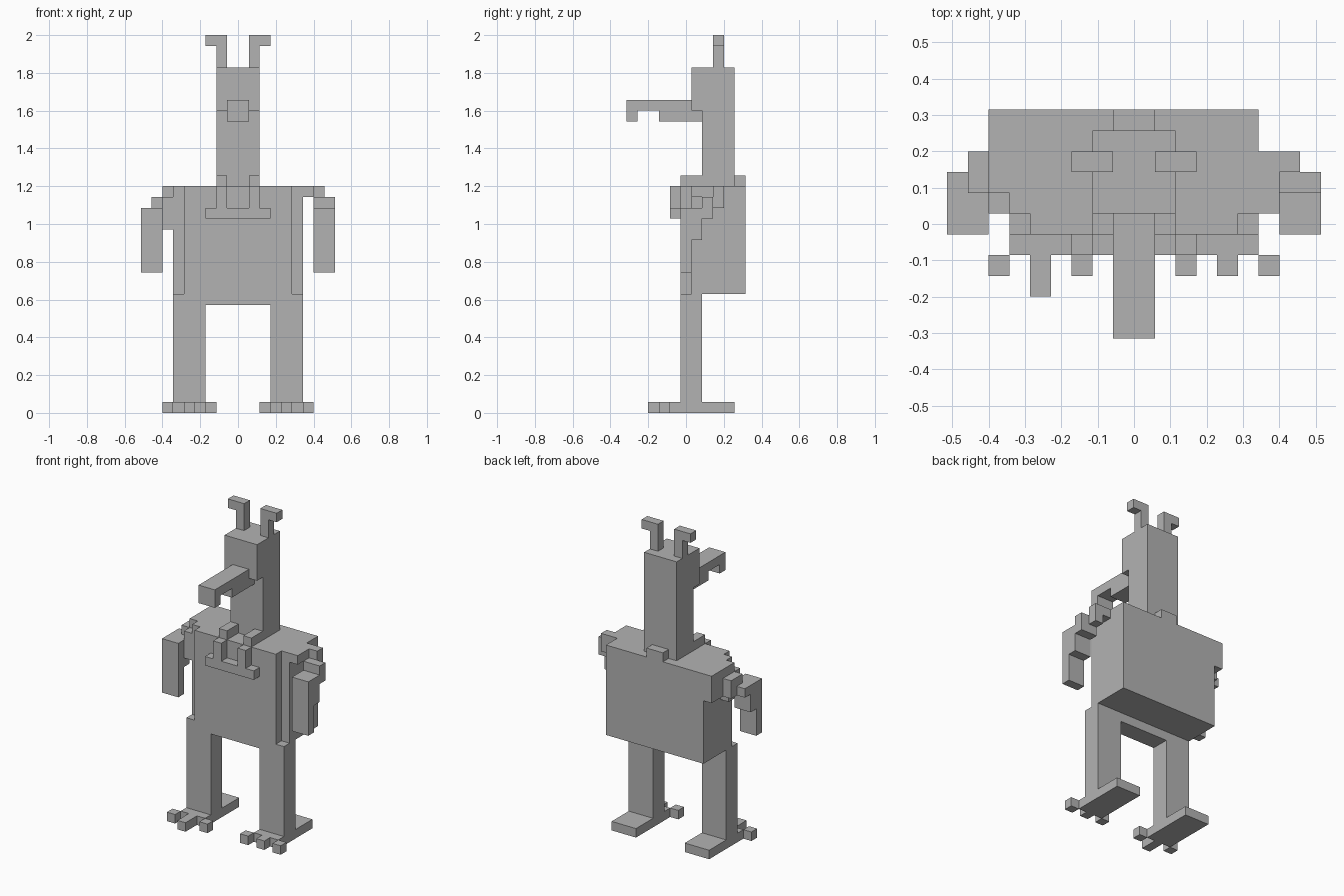
import bpy
import bmesh
from mathutils import Matrix, Vector

if "Cube" in bpy.data.objects:
    bpy.data.objects.remove(bpy.data.objects["Cube"], do_unlink=True)

# One block of the grid: 35 blocks high, depth counted from the beak tip
UNIT = 2 / 35
MID_DEPTH = 5.5

grey = bpy.data.materials.new("plain_grey")
grey.use_nodes = True
colour = (0.45, 0.45, 0.45, 1)
grey.diffuse_color = colour
grey.node_tree.nodes["Principled BSDF"].inputs["Base Color"].default_value = colour


def part(name, *blocks):
    """Make one object from blocks given as (x range, depth range, height range)."""
    bm = bmesh.new()
    for xs, ys, zs in blocks:
        low = Vector((min(xs), ys[0] - MID_DEPTH, zs[0])) * UNIT
        high = Vector((max(xs), ys[1] - MID_DEPTH, zs[1])) * UNIT
        place = Matrix.Translation((low + high) / 2) @ Matrix.Diagonal((*(high - low), 1))
        bmesh.ops.create_cube(bm, size=1, matrix=place)
    mesh = bpy.data.meshes.new(name)
    bm.to_mesh(mesh)
    bm.free()
    mesh.materials.append(grey)
    obj = bpy.data.objects.new(name, mesh)
    bpy.context.collection.objects.link(obj)
    return obj


# Torso with a narrower chest and a hip strip between the legs
part("torso", ((-6, 6), (6, 11), (11, 21)))
part("chest", ((-5, 5), (5, 6), (11, 21)))
part("hips", ((-3, 3), (5, 7), (10, 11)))

# Neck, head and hooked beak with a shorter lower jaw
part("neck", ((-2, 2), (7, 10), (21, 28)))
part("head", ((-2, 2), (6, 10), (28, 32)))
part("upper_beak", ((-1, 1), (0, 6), (28, 29)))
part("beak_tip", ((-1, 1), (0, 1), (27, 28)))
part("lower_beak", ((-1, 1), (3, 7), (27, 28)))

# Necklace: straps over the chest, a hanging bar and a knot at the back
part("necklace_bar", ((-3, 3), (4, 5), (18, 19)))
part("necklace_knot", ((-1, 1), (10, 11), (21, 22)))

# Mirrored parts
for side, s in (("left", 1), ("right", -1)):
    part(side + "_necklace_strap",
         ((s, 2 * s), (4, 5), (19, 21)),
         ((s, 2 * s), (5, 7), (21, 22)))
    part(side + "_crest",
         ((s, 2 * s), (8, 9), (32, 34)),
         ((s, 3 * s), (8, 9), (34, 35)))
    part(side + "_leg", ((3 * s, 6 * s), (5, 7), (1, 11)))
    part(side + "_foot", ((3 * s, 6 * s), (4, 10), (0, 1)))
    for toe, x in (("inner", 2), ("middle", 4), ("outer", 6)):
        longer = toe == "middle" and side == "right"
        part(side + "_" + toe + "_toe",
             ((x * s, (x + 1) * s), (2 if longer else 3, 4), (0, 1)))

# Left arm: bent outwards with a high elbow
part("left_shoulder",
     ((6, 7), (6, 9), (20, 21)),
     ((7, 8), (8, 9), (19, 21)))
part("left_elbow", ((7, 9), (7, 8), (18, 20)))
part("left_forearm",
     ((7, 9), (5, 6), (13, 19)),
     ((7, 9), (6, 7), (16, 19)))

# Right arm: broad shoulder running to the back
part("right_shoulder",
     ((-7, -6), (7, 11), (18, 21)),
     ((-7, -6), (6, 8), (17, 20)),
     ((-8, -7), (7, 9), (18, 20)))
part("right_forearm",
     ((-9, -7), (5, 6), (13, 19)),
     ((-9, -7), (6, 7), (16, 19)),
     ((-9, -7), (7, 8), (18, 19)))
